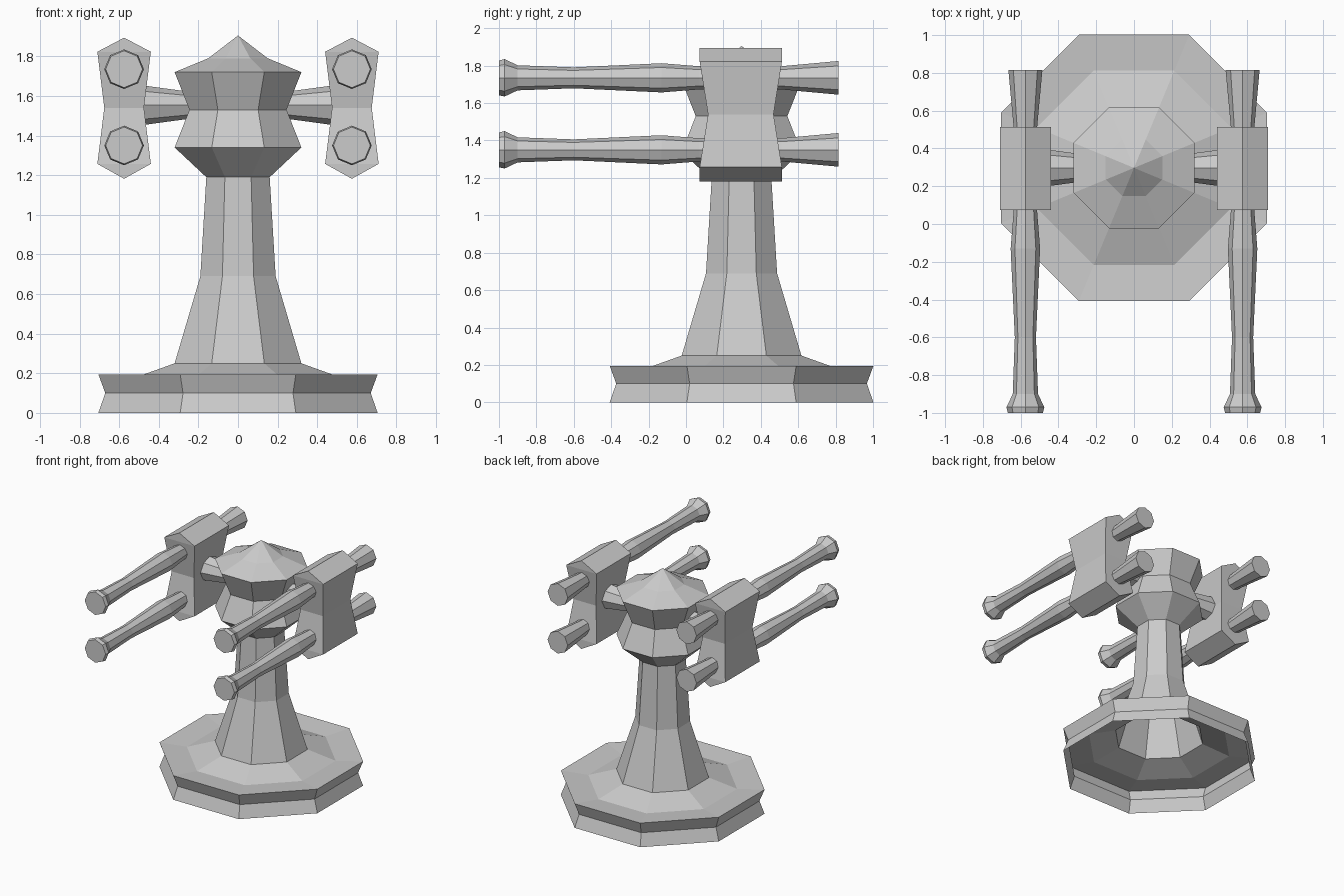
import bpy, bmesh, math
from mathutils import Matrix

if "Cube" in bpy.data.objects:
    bpy.data.objects.remove(bpy.data.objects["Cube"])

CY = 0.297                       # depth of the tower axis
FLAT = 1 / math.cos(math.pi / 8)  # apothem to corner radius

grey = bpy.data.materials.new("light grey")
grey.diffuse_color = (0.6, 0.6, 0.6, 1)
grey.use_nodes = True
grey.node_tree.nodes["Principled BSDF"].inputs["Base Color"].default_value = grey.diffuse_color


def loft(name, rings, cap_start=True, cap_end=True, matrix=None):
    """Skin a list of equal-length point rings; a single-point ring makes a tip."""
    bm = bmesh.new()
    loops = [[bm.verts.new(p) for p in ring] for ring in rings]
    for a, b in zip(loops, loops[1:]):
        n = len(a)
        for i in range(n):
            j = (i + 1) % n
            if len(b) == 1:
                bm.faces.new((a[i], a[j], b[0]))
            else:
                bm.faces.new((a[i], a[j], b[j], b[i]))
    if cap_start:
        bm.faces.new(loops[0][::-1])
    if cap_end and len(loops[-1]) > 2:
        bm.faces.new(loops[-1])
    bmesh.ops.recalc_face_normals(bm, faces=bm.faces)
    if matrix:
        bm.transform(matrix)
        bmesh.ops.recalc_face_normals(bm, faces=bm.faces)
    mesh = bpy.data.meshes.new(name)
    bm.to_mesh(mesh)
    bm.free()
    mesh.materials.append(grey)
    ob = bpy.data.objects.new(name, mesh)
    bpy.context.collection.objects.link(ob)
    return ob


def octagon(r, z, turn=0.0):
    if r == 0:
        return [(0, 0, z)]
    return [(r * math.cos(turn + i * math.pi / 4),
             r * math.sin(turn + i * math.pi / 4), z) for i in range(8)]


# Tower: one hollow eight-sided shell, open underneath
tower = [(0.705, 0), (0.67, 0.1), (0.705, 0.195), (0.515, 0.18), (0.32, 0.25),
         (0.19, 0.69), (0.16, 1.19), (0.32, 1.34), (0.245, 1.53),
         (0.32, 1.72), (0.15, 1.79), (0, 1.905)]
loft("tower", [octagon(r * FLAT, z, math.pi / 8) for r, z in tower],
     cap_start=False, matrix=Matrix.Translation((0, CY, 0)))

# Profiles along the gun barrel (radius, y) and side arm (radius, x)
barrel = [(0.093, -1.0), (0.1, -0.97), (0.067, -0.9), (0.056, -0.6),
          (0.078, -0.13), (0.062, 0.07), (0.062, 0.51), (0.09, 0.815)]
arm = [(0.062, 0.2), (0.1, 0.48)]

# Pod outline: half width, half depth, height
half = [(0.135, 0.22, 1.823), (0.1, 0.175, 1.54), (0.135, 0.22, 1.257)]


def pod_ring(side):
    pts = [(0, side * 0.22, 1.894)]
    pts += [(w, side * d, z) for w, d, z in half]
    pts += [(0, side * 0.22, 1.182)]
    pts += [(-w, side * d, z) for w, d, z in reversed(half)]
    return pts


def pod(name, x):
    """Waisted block; its end faces are split at the waist."""
    bm = bmesh.new()
    f, b = [[bm.verts.new(p) for p in pod_ring(s)] for s in (-1, 1)]
    for i in range(8):
        j = (i + 1) % 8
        bm.faces.new((f[i], f[j], b[j], b[i]))
    for r in (f, b):
        bm.faces.new((r[0], r[1], r[7]))
        bm.faces.new((r[1], r[2], r[6], r[7]))
        bm.faces.new((r[2], r[3], r[5], r[6]))
        bm.faces.new((r[3], r[4], r[5]))
    bmesh.ops.recalc_face_normals(bm, faces=bm.faces)
    mesh = bpy.data.meshes.new(name)
    bm.to_mesh(mesh)
    bm.free()
    mesh.materials.append(grey)
    ob = bpy.data.objects.new(name, mesh)
    ob.location = (x, 0.293, 0)
    bpy.context.collection.objects.link(ob)


for s, side in ((-1, "left"), (1, "right")):
    # Arm from head to pod
    loft(side + "_arm", [octagon(r, x) for r, x in arm],
         matrix=Matrix.Translation((0, CY, 1.553))
         @ Matrix.Rotation(s * math.pi / 2, 4, 'Y'))
    pod(side + "_pod", s * 0.575)
    # Upper and lower barrels
    for z, level in ((1.735, "upper"), (1.35, "lower")):
        loft(f"{side}_{level}_barrel", [octagon(r, y) for r, y in barrel],
             matrix=Matrix.Translation((s * 0.575, 0, z))
             @ Matrix.Rotation(-math.pi / 2, 4, 'X'))
